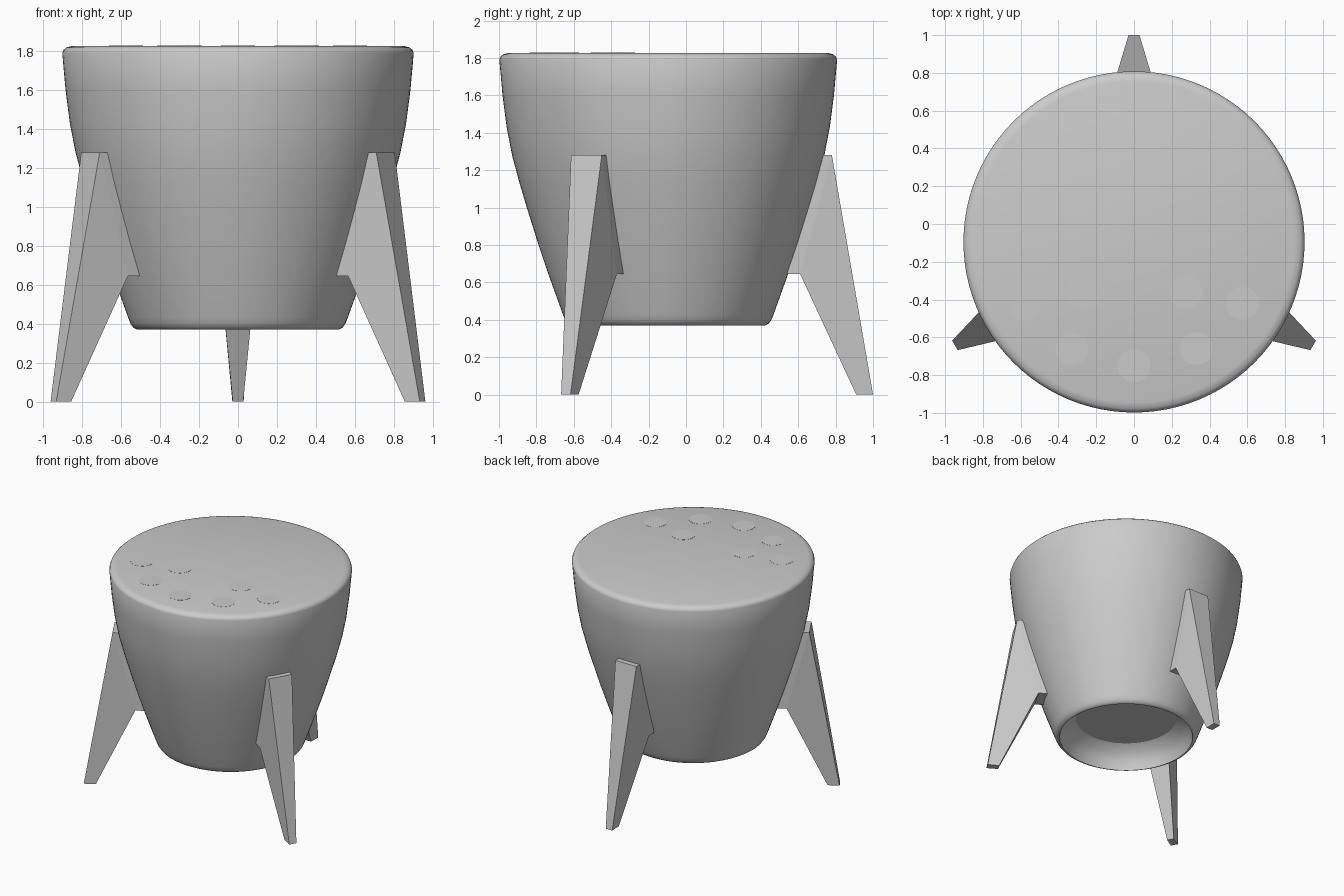
import bpy, math
from mathutils import Matrix

if "Cube" in bpy.data.objects:
    bpy.data.objects.remove(bpy.data.objects["Cube"])

CY = -0.095  # y of the body axis


def add_object(name, verts, faces, smooth=False):
    mesh = bpy.data.meshes.new(name)
    mesh.from_pydata(verts, [], faces)
    mesh.update()
    ob = bpy.data.objects.new(name, mesh)
    bpy.context.collection.objects.link(ob)
    if smooth:
        bpy.ops.object.select_all(action='DESELECT')
        ob.select_set(True)
        bpy.context.view_layer.objects.active = ob
        bpy.ops.object.shade_smooth_by_angle(angle=math.radians(32))
    return ob


def lathe(name, profile, n, centre=(0, 0)):
    """Revolve (radius, z) points, bottom to top, and cap both ends."""
    verts, faces = [], []
    for r, z in profile:
        for i in range(n):
            a = 2 * math.pi * i / n
            verts.append((centre[0] + r * math.cos(a), centre[1] + r * math.sin(a), z))
    for k in range(len(profile) - 1):
        for i in range(n):
            j = (i + 1) % n
            faces.append((k * n + i, k * n + j, (k + 1) * n + j, (k + 1) * n + i))
    top = (len(profile) - 1) * n
    faces.append(tuple(reversed(range(n))))
    faces.append(tuple(range(top, top + n)))
    return add_object(name, verts, faces, True)


# Tapered tub: hollow underside, curved wall, rounded top rim
lathe("tub_body", [
    (0.39, 0.54), (0.46, 0.495), (0.50, 0.43), (0.516, 0.37),
    (0.52, 0.37), (0.538, 0.38), (0.552, 0.40), (0.564, 0.43),
    (0.60, 0.53), (0.643, 0.65), (0.70, 0.82), (0.75, 0.98),
    (0.795, 1.13), (0.835, 1.28), (0.864, 1.43), (0.886, 1.60), (0.903, 1.79),
    (0.897, 1.806), (0.882, 1.819), (0.85, 1.827)], 96, (0, CY))

# Flush round spots on the top
spots = [(0, -0.75)]
for x, y in [(0.33, -0.66), (0.575, -0.42), (0.275, -0.36)]:
    spots += [(x, y), (-x, y)]
for k, c in enumerate(spots):
    lathe(f"top_spot_{k + 1}", [(0.087, 1.80), (0.087, 1.828)], 32, c)

# Three fin legs: (radius, z, half width) outline, thinner at the foot
outline = [(1.005, 0, 0.027), (1.095, 0, 0.029), (0.875, 1.28, 0.095),
           (0.60, 1.28, 0.095), (0.60, 0.645, 0.09), (0.705, 0.645, 0.09)]
n = len(outline)
leg_verts = [(r, s * w, z) for s in (-1, 1) for r, z, w in outline]
# Each side is split into a lower blade and an inner block
sides = [(0, 1, 2, 5), (5, 2, 3, 4)]
leg_faces = list(sides) + [tuple(n + i for i in reversed(f)) for f in sides]
leg_faces += [((i + 1) % n, i, n + i, n + (i + 1) % n) for i in range(n)]
for name, deg in (("back_leg", 90), ("left_leg", 210), ("right_leg", 330)):
    leg = add_object(name, leg_verts, leg_faces)
    leg.matrix_world = Matrix.Translation((0, CY, 0)) @ Matrix.Rotation(math.radians(deg), 4, 'Z')
